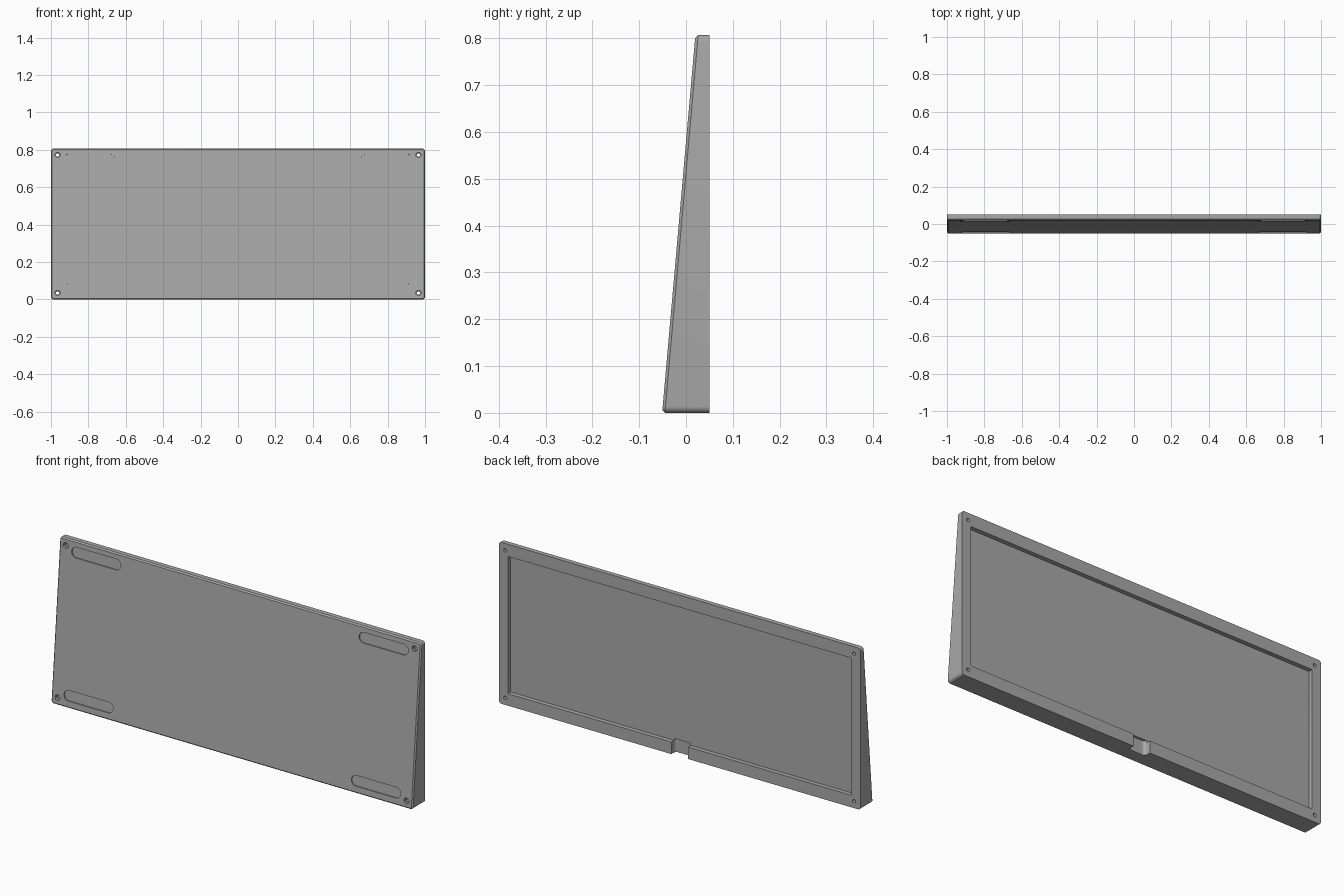
import bpy
import bmesh
import math
from mathutils import Matrix, Vector

if "Cube" in bpy.data.objects:
    bpy.data.objects.remove(bpy.data.objects["Cube"], do_unlink=True)

HEIGHT = 0.807
BACK = 0.05
FRONT_LOW, FRONT_HIGH = -0.051, 0.02
TILT = math.atan2(FRONT_HIGH - FRONT_LOW, HEIGHT)

grey = bpy.data.materials.new("case grey")
grey.use_nodes = True
grey.diffuse_color = (0.4, 0.4, 0.4, 1)
grey.node_tree.nodes["Principled BSDF"].inputs["Base Color"].default_value = (0.4, 0.4, 0.4, 1)


def front_y(z):
    return FRONT_LOW + (FRONT_HIGH - FRONT_LOW) * z / HEIGHT


def make_object(name, bm):
    bmesh.ops.recalc_face_normals(bm, faces=bm.faces)
    mesh = bpy.data.meshes.new(name)
    bm.to_mesh(mesh)
    bm.free()
    mesh.materials.append(grey)
    obj = bpy.data.objects.new(name, mesh)
    bpy.context.collection.objects.link(obj)
    return obj


def rounded_prism(name, centre, width, height, radius, depth, turn=0.0, steps=8):
    """Rounded rectangle in local XZ, extruded along local Y, turned about X."""
    bm = bmesh.new()
    outline = []
    for corner, (sx, sz) in enumerate([(1, 1), (-1, 1), (-1, -1), (1, -1)]):
        for i in range(steps + 1):
            a = math.pi / 2 * (corner + i / steps)
            outline.append(bm.verts.new((
                sx * (width / 2 - radius) + radius * math.cos(a), -depth / 2,
                sz * (height / 2 - radius) + radius * math.sin(a))))
    bmesh.ops.remove_doubles(bm, verts=outline, dist=1e-5)
    face = bm.faces.new([v for v in outline if v.is_valid])
    new = bmesh.ops.extrude_face_region(bm, geom=[face])["geom"]
    moved = [v for v in new if isinstance(v, bmesh.types.BMVert)]
    bmesh.ops.translate(bm, verts=moved, vec=(0, depth, 0))
    bm.transform(Matrix.Translation(Vector(centre)) @ Matrix.Rotation(turn, 4, 'X'))
    obj = make_object(name, bm)
    obj.hide_render = True
    return obj


# Wedge body with rounded corners and a chamfered front rim
bm = bmesh.new()
bmesh.ops.create_cube(bm, size=2)
for v in bm.verts:
    v.co.z = HEIGHT if v.co.z > 0 else 0
    v.co.y = BACK if v.co.y > 0 else front_y(v.co.z)
corners = [e for e in bm.edges if abs(e.verts[0].co.y - e.verts[1].co.y) > 0.02
           and abs(e.verts[0].co.z - e.verts[1].co.z) < 0.01]
bmesh.ops.bevel(bm, geom=corners, offset=0.014, segments=6, profile=0.5, affect='EDGES')
bm.normal_update()
front = min(bm.faces, key=lambda f: f.calc_center_median().y)
bmesh.ops.bevel(bm, geom=list(front.edges), offset=0.006, segments=1, affect='EDGES')
case = make_object("keyboard_case", bm)

# Tray recess and cable notch, both open to the back
cutters = [
    rounded_prism("tray_recess", (0, BACK, 0.403), 1.9, 0.686, 0.003, 0.044, steps=2),
    rounded_prism("cable_notch", (0, BACK, 0.025), 0.092, 0.066, 0.016, 0.09, math.pi / 2),
]

# Foot slots and counterbored screw holes at each corner
for side in (-1, 1):
    for z in (0.06, 0.752):
        cutters.append(rounded_prism("foot_slot", (side * 0.795, front_y(z), z),
                                     0.272, 0.052, 0.0259, 0.012, -TILT))
    for z in (0.035, 0.772):
        x = side * 0.965
        cutters.append(rounded_prism("screw_hole", (x, 0, z), 0.017, 0.017, 0.0085, 0.3))
        cutters.append(rounded_prism("screw_head_recess", (x, front_y(z), z),
                                     0.028, 0.028, 0.0139, 0.026, -TILT))

bpy.ops.object.select_all(action='DESELECT')
bpy.context.view_layer.objects.active = case
case.select_set(True)
for cutter in cutters:
    cut = case.modifiers.new(cutter.name, 'BOOLEAN')
    cut.operation = 'DIFFERENCE'
    cut.solver = 'EXACT'
    cut.object = cutter
    bpy.ops.object.modifier_apply(modifier=cut.name)
    bpy.data.objects.remove(cutter, do_unlink=True)

bpy.ops.object.shade_smooth_by_angle(angle=math.radians(25))
